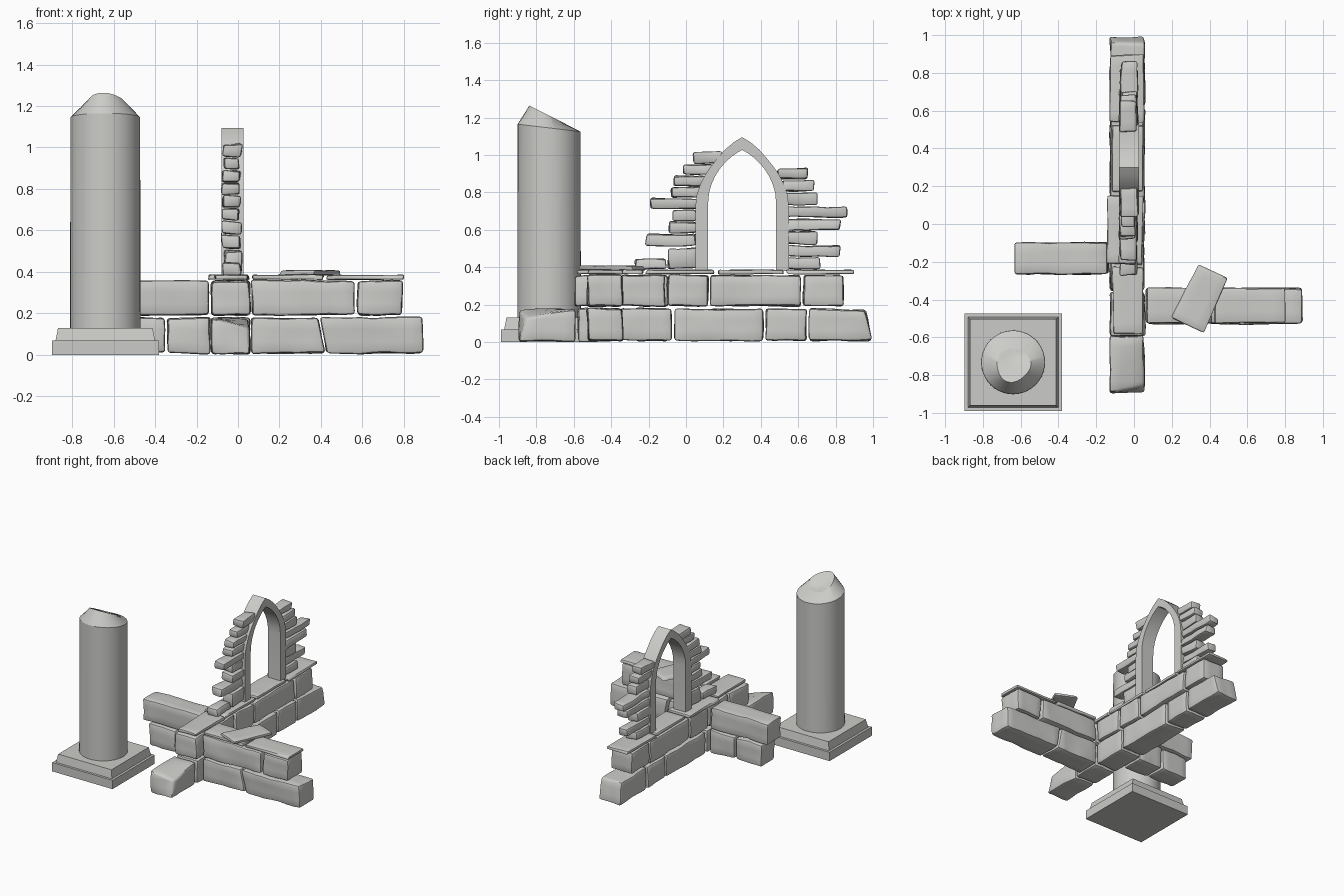
import bpy, bmesh, math, random
from mathutils import Vector, Matrix, noise

if "Cube" in bpy.data.objects:
    bpy.data.objects.remove(bpy.data.objects["Cube"])

random.seed(4)
stone = bpy.data.materials.new("weathered grey stone")
stone.diffuse_color = (0.6, 0.6, 0.58, 1)
stone.use_nodes = True
stone.node_tree.nodes["Principled BSDF"].inputs["Base Color"].default_value = stone.diffuse_color


def finish(name, bm, angle=35):
    bmesh.ops.recalc_face_normals(bm, faces=bm.faces[:])
    me = bpy.data.meshes.new(name)
    bm.to_mesh(me)
    bm.free()
    me.materials.append(stone)
    ob = bpy.data.objects.new(name, me)
    bpy.context.collection.objects.link(ob)
    bpy.ops.object.select_all(action='DESELECT')
    ob.select_set(True)
    bpy.context.view_layer.objects.active = ob
    bpy.ops.object.shade_smooth_by_angle(angle=math.radians(angle))
    return ob


def rough(name, x, y, z, rot=0.0, jit=0.008, amp=0.008, bevel=0.014, shape=None):
    """Hewn stone: jittered, bevelled and noise-worn box spanning the ranges x, y, z."""
    c = Vector([(a + b) / 2 for a, b in (x, y, z)])
    d = Vector([b - a for a, b in (x, y, z)])
    bm = bmesh.new()
    bmesh.ops.create_cube(bm, size=1)
    for v in bm.verts:
        s = v.co * 2
        v.co = Vector([v.co[i] * d[i] - s[i] * random.uniform(0, min(jit, d[i] * .15)) for i in range(3)])
        if shape:
            v.co += Vector(shape(s))
    b = min(bevel, min(d) * 0.28)
    bmesh.ops.bevel(bm, geom=bm.edges[:], offset=b, segments=2, profile=0.5, affect='EDGES')
    for i in range(3):
        n = max(1, round(d[i] / 0.06))
        axis = Vector([float(i == k) for k in range(3)])
        for k in range(1, n):
            bmesh.ops.bisect_plane(bm, geom=bm.verts[:] + bm.edges[:] + bm.faces[:], dist=1e-5,
                                   plane_co=axis * (k / n - 0.5) * d[i], plane_no=axis)
    m = Matrix.Translation(c) @ Matrix.Rotation(rot, 4, 'Z')
    a = min(amp, min(d) * 0.12)
    for v in bm.verts:
        p = m @ v.co
        v.co = p + noise.noise_vector(p * 9 + Vector((random.random() * .02, 3, 7))) * a
        v.co.z = max(v.co.z, 0.002)
    return finish(name, bm)


LOW, HIGH = (0.003, 0.183), (0.188, 0.362)

# Main wall: two courses of big blocks
WX = (-0.13, 0.058)
cuts = [-0.9, -0.585, -0.36, -0.07, 0.42, 0.65, 1.0]
for i, (a, b) in enumerate(zip(cuts, cuts[1:])):
    f = None
    if i == 0:   # worn front corner
        f = lambda s: (0, 0.03, -0.05) if s.y < 0 and s.z > 0 and s.x > 0 else (0, 0, 0)
    if i == 5:   # sloping back end
        f = lambda s: (0, -0.03, -0.01) if s.y > 0 and s.z > 0 else (0, 0, 0)
    rough(f"main_wall_lower_block_{i}", WX, (a + .003, b - .003), LOW, shape=f)
cuts = [-0.6, -0.355, -0.105, 0.125, 0.62, 0.85]
for i, (a, b) in enumerate(zip(cuts, cuts[1:])):
    rough(f"main_wall_upper_block_{i}", WX, (a + .003, b - .003), HIGH)

# Right wing
RY = (-0.53, -0.335)
rough("right_wing_lower_inner", (0.06, 0.405), RY, LOW,
      shape=lambda s: (-0.02 * s.z, 0, 0) if s.x > 0 else (0, 0, 0))
rough("right_wing_lower_outer", (0.405, 0.895), RY, LOW,
      shape=lambda s: (-0.015 * s.z, 0, 0) if s.x < 0 else (0, 0, 0))
rough("right_wing_upper_inner", (0.065, 0.565), RY, HIGH)
rough("right_wing_upper_outer", (0.57, 0.795), RY, HIGH)

# Left wing
LY = (-0.27, -0.095)
rough("left_wing_lower_inner", (-0.345, -0.13), LY, LOW)
rough("left_wing_lower_outer", (-0.58, -0.35), LY, LOW)
rough("left_wing_upper", (-0.635, -0.14), LY, HIGH)

# Thin cap slabs
SZ = (0.362, 0.388)
for i, (x, y) in enumerate([((-0.15, 0.05), (-0.22, 0.16)), ((-0.125, 0.055), (0.16, 0.53)),
                            ((-0.135, 0.06), (0.53, 0.9)), ((-0.12, 0.055), (-0.59, -0.22)),
                            ((0.06, 0.42), RY), ((0.42, 0.805), RY)]):
    rough(f"cap_slab_{i}", x, y, SZ, jit=0.015)
rough("loose_slab", (0.25, 0.45), (-0.57, -0.23), (0.382, 0.41), rot=math.radians(-26), jit=0.02)

# Pointed arch: half profile of (distance from centre, height), mirrored
outer = [(.25, .38), (.25, .72), (.243, .785), (.225, .84), (.2, .89), (.17, .935), (.13, .985), (.09, 1.03), (.045, 1.068), (0, 1.095)]
inner = [(.182, .38), (.182, .74), (.177, .795), (.165, .84), (.145, .885), (.12, .925), (.09, .96), (.06, .988), (.03, 1.01), (0, 1.027)]
path = [(o, i, -1) for o, i in zip(outer, inner)] + [(o, i, 1) for o, i in zip(outer[-2::-1], inner[-2::-1])]
bm = bmesh.new()
rings = []
for o, i, s in path:
    rings.append([bm.verts.new((x, 0.3 + s * p[0], p[1])) for x, p in
                  ((-0.08, o), (0.026, o), (0.026, i), (-0.08, i))])
for r, q in zip(rings, rings[1:]):
    for k in range(4):
        bm.faces.new((r[k], r[(k + 1) % 4], q[(k + 1) % 4], q[k]))
bm.faces.new(rings[0])
bm.faces.new(rings[-1])
finish("pointed_arch", bm, 30)

# Ragged masonry either side of the arch: (y start, y end, z bottom, z top)
left = [(-.10, .06, .385, .508), (-.28, -.10, .385, .452), (-.22, .06, .508, .582), (-.10, .06, .58, .647),
        (-.08, .06, .645, .708), (-.195, .07, .705, .772), (-.08, .09, .77, .833), (-.07, .11, .83, .893),
        (-.02, .15, .89, .957), (.03, .2, .955, 1.022)]
right = [(.53, .72, .385, .457), (.53, .83, .455, .522), (.53, .71, .52, .597), (.53, .83, .595, .662),
         (.53, .865, .66, .727), (.52, .71, .725, .802), (.51, .69, .80, .867), (.485, .66, .865, .932)]
for side, rows in (("left", left), ("right", right)):
    for i, (a, b, lo, hi) in enumerate(rows):
        rough(f"{side}_arch_stone_{i}", (-0.078 + random.uniform(-.008, .008), 0.018 + random.uniform(-.006, .006)),
              (a, b), (lo, hi), jit=0.012, bevel=0.012)

# Column base: plinth and tapered step
CX, CY = -0.64, -0.732
for name, h0, h1, z0, z1 in (("column_plinth", .258, .258, 0, .068), ("column_step", .24, .228, .068, .13)):
    bm = bmesh.new()
    bmesh.ops.create_cube(bm, size=2)
    for v in bm.verts:
        h, z = (h1, z1) if v.co.z > 0 else (h0, z0)
        v.co = (CX + v.co.x * h, CY + v.co.y * h, z)
    finish(name, bm)

# Column shaft with a slanted broken top
N = 40
rim = lambda y: 1.165 - (y + 0.9) * 0.12
slope = lambda y: 1.262 - (y + 0.835) * 0.5
levels = [(CY, .17, .17, lambda y: 0.125), (CY, .168, .168, rim),
          (-.745, .09, .09, slope), (-.715, .075, .055, slope),
          (-.715, .045, .03, lambda y: slope(y) - .012)]
bm = bmesh.new()
rings = []
for k, (cy, rx, ry, zf) in enumerate(levels):
    ring = []
    for j in range(N):
        t = 2 * math.pi * j / N
        w = 1 + (0.06 * math.sin(3 * t + 1) if k == 2 else 0)
        y = cy + ry * w * math.sin(t)
        ring.append(bm.verts.new((CX + rx * w * math.cos(t), y, zf(y))))
    rings.append(ring)
for r, q in zip(rings, rings[1:]):
    for j in range(N):
        bm.faces.new((r[j], r[(j + 1) % N], q[(j + 1) % N], q[j]))
bm.faces.new(rings[0])
bm.faces.new(rings[-1])
finish("broken_column_shaft", bm, 30)
